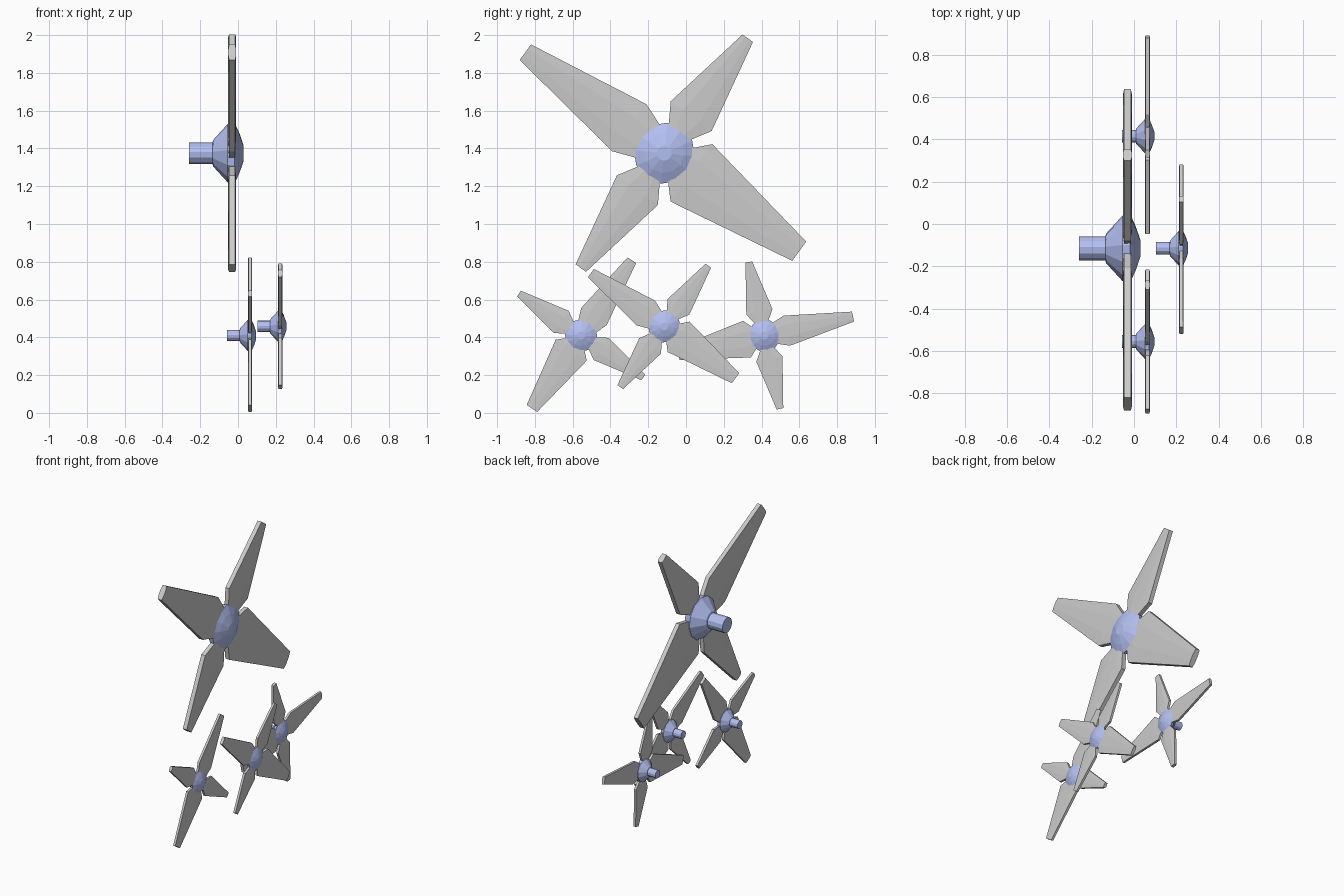
import bpy, bmesh
from math import cos, sin, pi, radians

if "Cube" in bpy.data.objects:
    bpy.data.objects.remove(bpy.data.objects["Cube"])

blue = bpy.data.materials.new("hub_blue")
blue.diffuse_color = (0.45, 0.52, 0.88, 1)
blue.use_nodes = True
blue.node_tree.nodes["Principled BSDF"].inputs["Base Color"].default_value = blue.diffuse_color


def loft(name, rings, mat=None):
    """Skin equal-sized point rings and cap both ends."""
    bm = bmesh.new()
    vs = [[bm.verts.new(p) for p in r] for r in rings]
    n = len(vs[0])
    for a, b in zip(vs, vs[1:]):
        for i in range(n):
            j = (i + 1) % n
            bm.faces.new((a[i], a[j], b[j], b[i]))
    bm.faces.new(vs[0])
    bm.faces.new(vs[-1])
    bmesh.ops.recalc_face_normals(bm, faces=bm.faces)
    me = bpy.data.meshes.new(name)
    bm.to_mesh(me)
    bm.free()
    ob = bpy.data.objects.new(name, me)
    bpy.context.collection.objects.link(ob)
    if mat:
        me.materials.append(mat)
    return ob


# blade outlines: (distance from axis, half width)
SHORT = [(0.06, 0.02), (0.14, 0.072), (0.242, 0.134), (0.752, 0.034)]
LONG = [(0.05, 0.04), (0.10, 0.105), (0.229, 0.154), (0.909, 0.051)]
WIDE = [(0.05, 0.04), (0.10, 0.105), (0.178, 0.188), (0.883, 0.063)]
BLADES = [(54, SHORT), (144, LONG), (234, SHORT), (324, WIDE)]

# hub outline: (position along axis, radius) - shaft, flare, rim, nose
HUB = [(-0.26, 0.057), (-0.135, 0.057), (-0.132, 0.07), (-0.055, 0.155),
       (-0.018, 0.162), (0.008, 0.105), (0.03, 0.04)]


def blade_rings(outline, angle):
    c, s = cos(angle), sin(angle)
    rings = []
    for r, w in outline:
        section = [(-w, -0.016), (-0.4 * w, -0.021), (0.4 * w, -0.021), (w, -0.016),
                   (w, 0.016), (0.4 * w, 0.021), (-0.4 * w, 0.021), (-w, 0.016)]
        rings.append([(-0.031 + t, r * c - q * s, r * s + q * c) for q, t in section])
    return rings


def propeller(name, loc, scale, turn):
    # twelve-sided hub with drive shaft
    hub = loft(name + "_hub",
               [[(x, r * cos(radians(54) + k * pi / 6), r * sin(radians(54) + k * pi / 6))
                 for k in range(12)] for x, r in HUB], blue)
    parts = [hub]
    # four tapered blades
    for i, (deg, outline) in enumerate(BLADES):
        parts.append(loft(f"{name}_blade_{i + 1}", blade_rings(outline, radians(deg))))
    for ob in parts:
        ob.location = loc
        ob.scale = (scale,) * 3
        ob.rotation_euler = (radians(turn), 0, 0)


propeller("main_propeller", (0, -0.115, 1.375), 1.0, 0)
propeller("middle_propeller", (0.24, -0.115, 0.458), 0.528, 0)
propeller("left_propeller", (0.08, -0.555, 0.41), 0.528, -88)
propeller("right_propeller", (0.08, 0.415, 0.41), 0.528, -132)
